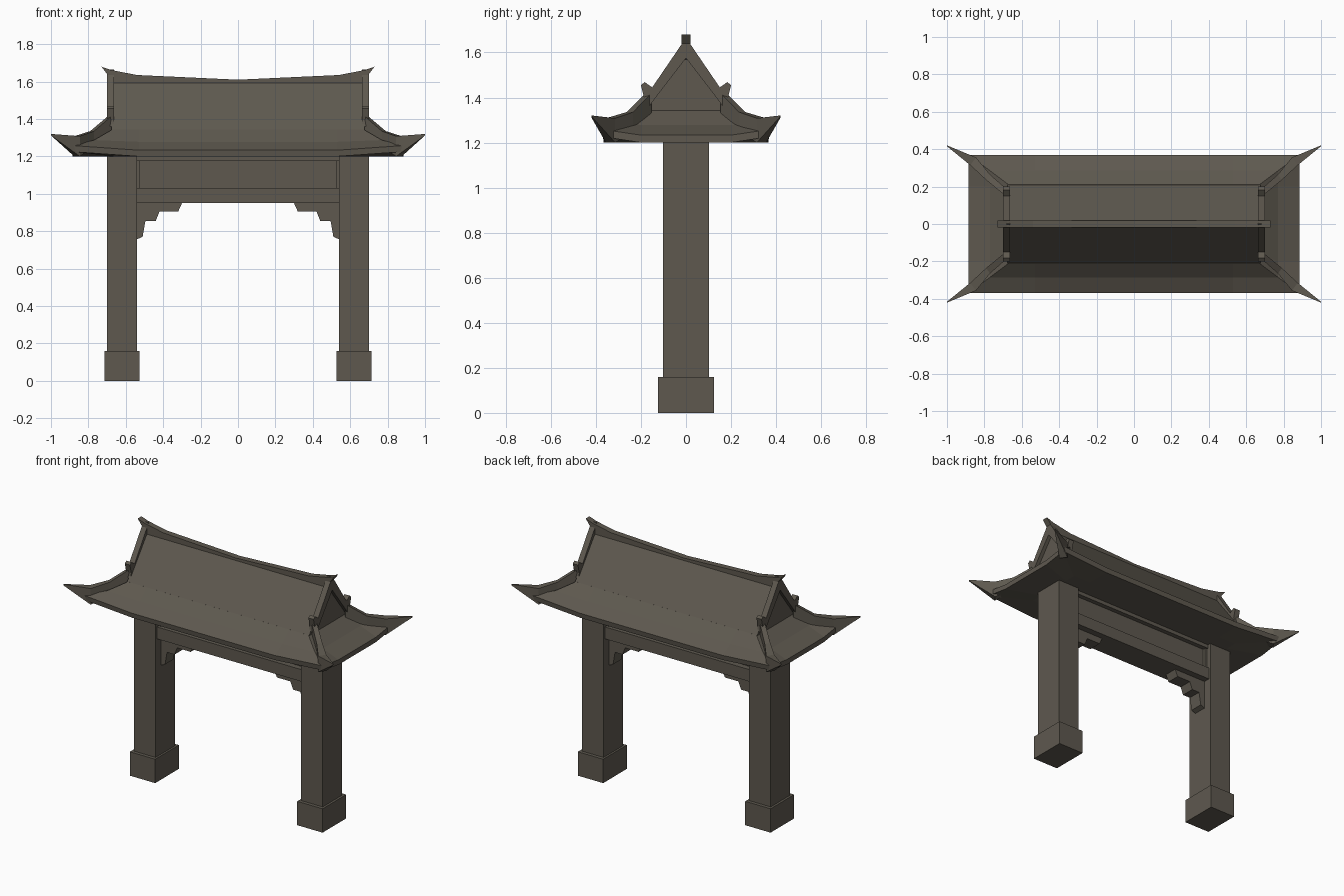
import bpy, bmesh

if "Cube" in bpy.data.objects:
    bpy.data.objects.remove(bpy.data.objects["Cube"])

stone = bpy.data.materials.new("weathered brown grey stone")
stone.diffuse_color = (0.112, 0.099, 0.078, 1)
stone.use_nodes = True
stone.node_tree.nodes["Principled BSDF"].inputs["Base Color"].default_value = stone.diffuse_color


def make(name, verts, faces):
    bm = bmesh.new()
    vs = [bm.verts.new(v) for v in verts]
    for f in faces:
        bm.faces.new([vs[i] for i in f])
    bmesh.ops.recalc_face_normals(bm, faces=bm.faces)
    me = bpy.data.meshes.new(name)
    bm.to_mesh(me)
    bm.free()
    me.materials.append(stone)
    ob = bpy.data.objects.new(name, me)
    bpy.context.collection.objects.link(ob)
    return ob


def loft(name, rings):
    """Join rings of equal point count and cap both ends."""
    n = len(rings[0])
    faces = [tuple(range(n)), tuple(range((len(rings) - 1) * n, len(rings) * n))]
    for r in range(len(rings) - 1):
        for i in range(n):
            j = (i + 1) % n
            faces.append((r * n + i, r * n + j, (r + 1) * n + j, (r + 1) * n + i))
    return make(name, [p for ring in rings for p in ring], faces)


def prism_xz(name, pts, half):
    return loft(name, [[(x, y, z) for x, z in pts] for y in (-half, half)])


def prism_yz(name, pts, x0, x1):
    return loft(name, [[(x, y, z) for y, z in pts] for x in (x0, x1)])


def box(name, x0, x1, half_y, z0, z1):
    return prism_xz(name, [(x0, z0), (x1, z0), (x1, z1), (x0, z1)], half_y)


# columns, plinths and stepped corner brackets
bracket = [(.545, .755), (.51, .77), (.495, .855), (.44, .855),
           (.42, .905), (.32, .905), (.297, .955), (.545, .955)]
for s, side in ((-1, "left"), (1, "right")):
    box(side + "_column", s * .54, s * .70, .102, .15, 1.21)
    box(side + "_plinth", s * .527, s * .715, .125, 0, .16)
    prism_xz(side + "_bracket", [(s * x, z) for x, z in bracket], .045)
    box(side + "_panel_post", s * .525, s * .545, .07, 1.02, 1.2)

# lintel and recessed panel
box("lintel", -.545, .545, .088, .95, 1.03)
box("panel", -.53, .53, .05, 1.025, 1.205)
box("top_rail", -.545, .545, .08, 1.175, 1.205)


# lower hipped roof: soffit, eave edge rising to the corners, upper edge
def ring(hx, hy, mx, my, z, zc):
    q = [(mx, -hy, z), (hx, -hy, zc), (hx, -my, z)]
    q += [(x, -y, h) for x, y, h in reversed(q)]
    return q + [(-x, -y, h) for x, y, h in q]


loft("lower_roof", [
    ring(.66, .2, .53, .12, 1.2, 1.2),
    ring(.885, .365, .53, .2, 1.2, 1.225),
    ring(.885, .37, .53, .2, 1.233, 1.258),
    ring(.77, .285, .53, .2, 1.278, 1.287),
    ring(.67, .21, .53, .15, 1.345, 1.345)])

# upper gabled roof
prism_yz("upper_roof", [(-.212, 1.342), (.212, 1.342), (.015, 1.6), (-.015, 1.6)], -.675, .675)

# sagging main ridge with upturned ends
half = [(.54, 1.635), (.68, 1.662), (.73, 1.68), (.70, 1.64), (.68, 1.57), (.54, 1.56)]
prism_xz("main_ridge", [(0, 1.61)] + half + [(0, 1.55)] +
         [(-x, z) for x, z in reversed(half)], .02)

# gable ridges with hooked ends
gable = [(0, 1.665), (.15, 1.445), (.183, 1.468), (.2, 1.455), (.185, 1.395),
         (.19, 1.36), (.165, 1.36), (0, 1.575)]
for sx in (-1, 1):
    for sy in (-1, 1):
        prism_yz("gable_ridge", [(sy * y, z) for y, z in gable], sx * .662, sx * .7)

# hip ridges sweeping out to pointed corners: x, y, top, bottom, half width
hip = [(.68, .165, 1.42, 1.33, .016), (.78, .25, 1.335, 1.25, .018),
       (.86, .335, 1.308, 1.2, .026), (1.0, .418, 1.32, 1.312, .003)]
for sx in (-1, 1):
    for sy in (-1, 1):
        rings = []
        for x, y, t, b, w in hip:
            dx, dy = .6 * w, -.8 * w
            rings.append([(sx * (x + k * dx * (.98 if x < 1 else 0)), sy * (y + k * dy), z)
                          for k, z in ((1, b), (1, t), (-1, t), (-1, b))])
        loft("hip_ridge", rings)
